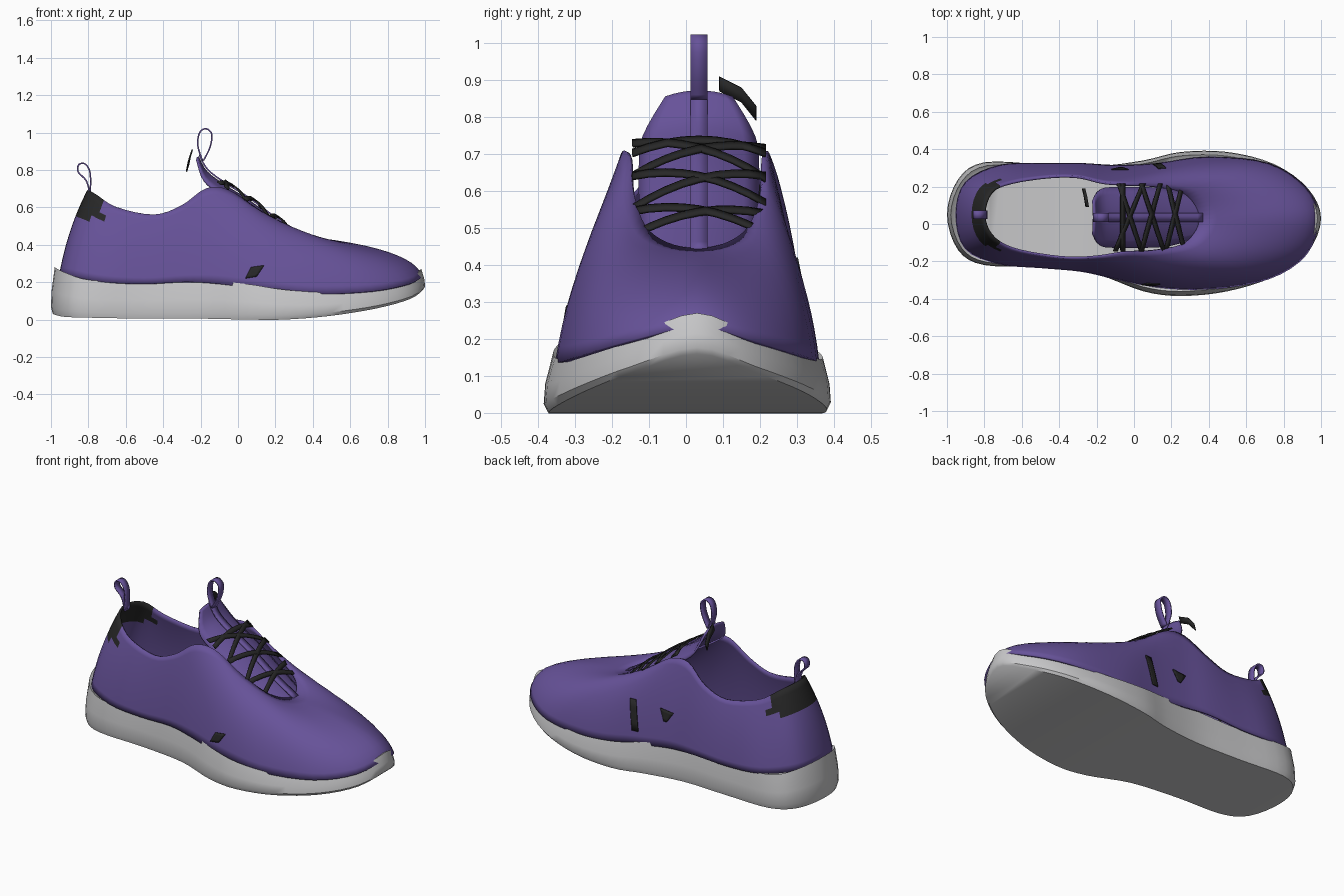
import bpy, bmesh, math
from mathutils import Vector
from mathutils.bvhtree import BVHTree

if "Cube" in bpy.data.objects:
    bpy.data.objects.remove(bpy.data.objects["Cube"])


def material(name, rgb):
    m = bpy.data.materials.new(name)
    m.use_nodes = True
    m.diffuse_color = (*rgb, 1)
    m.node_tree.nodes["Principled BSDF"].inputs["Base Color"].default_value = (*rgb, 1)
    return m


PURPLE = material("purple knit", (0.135, 0.085, 0.32))
GREY = material("light grey foam", (0.58, 0.58, 0.59))
BLACK = material("black trim", (0.02, 0.02, 0.02))
MID = 0.035  # sideways centre of the shoe


def build(name, verts, faces, mats, thick=0):
    bm = bmesh.new()
    vs = [bm.verts.new(v) for v in verts]
    for f in faces:
        bm.faces.new([vs[i] for i in f])
    bmesh.ops.recalc_face_normals(bm, faces=bm.faces)
    mesh = bpy.data.meshes.new(name)
    bm.to_mesh(mesh)
    bm.free()
    for m in mats:
        mesh.materials.append(m)
    ob = bpy.data.objects.new(name, mesh)
    bpy.context.collection.objects.link(ob)
    if thick:
        s = ob.modifiers.new("thickness", "SOLIDIFY")
        s.thickness, s.offset = thick, 0
    bpy.ops.object.select_all(action="DESELECT")
    ob.select_set(True)
    bpy.context.view_layer.objects.active = ob
    bpy.ops.object.shade_smooth_by_angle(angle=math.radians(40))
    return ob


def spline(pts, steps=4, closed=False):
    """Catmull-Rom through tuples of any length."""
    n, out = len(pts), []
    pick = (lambda i: pts[i % n]) if closed else (lambda i: pts[max(0, min(n - 1, i))])
    for i in range(n if closed else n - 1):
        a, b, c, d = (pick(i + k) for k in (-1, 0, 1, 2))
        for s in range(steps):
            t = s / steps
            out.append(tuple(
                q + t / 2 * (r - p + t * (2*p - 5*q + 4*r - w + t * (3*(q - r) + w - p)))
                for p, q, r, w in zip(a, b, c, d)))
    return out if closed else out + [pts[-1]]


def outline(stations):
    """Heel-to-toe stations (x, right y, left y, ...) to a smooth closed loop."""
    right = [(x, r, *rest) for x, r, l, *rest in stations]
    left = [(x, l, *rest) for x, r, l, *rest in stations]
    return spline(right + left[-2:0:-1], closed=True)


def grid(rows, cols, closed=False):
    return [(r * cols + c, r * cols + (c + 1) % cols,
             (r + 1) * cols + (c + 1) % cols, (r + 1) * cols + c)
            for r in range(rows - 1) for c in range(cols if closed else cols - 1)]


def cap(start, n):
    h = n // 2
    quads = [(i, i + 1, n - i - 1, n - i) for i in range(1, h - 1)]
    return [[start + i for i in f] for f in quads + [(0, 1, n - 1), (h - 1, h, h + 1)]]


# Sole: x, right y, left y, underside z, rim z
sole = outline([
    (-1, .05, .05, .03, .28), (-.94, -.14, .24, .015, .25), (-.8, -.22, .33, .01, .21),
    (-.5, -.23, .32, .005, .2), (-.2, -.27, .31, .005, .21), (.05, -.36, .34, 0, .19),
    (.25, -.385, .385, 0, .16), (.5, -.36, .385, .02, .145), (.75, -.28, .32, .06, .165),
    (.93, -.15, .19, .11, .21), (1, .03, .03, .16, .27)])
n = len(sole)
rows = []
for t, inset in ((0, .97), (.15, 1), (.5, .99), (1, .94), (.9, .88)):
    rows += [(x * (1 - (1 - inset) / 3), MID + (y - MID) * inset, lo + (hi - lo) * t)
             for x, y, lo, hi in sole]
build("sole", rows, grid(5, n, True) + cap(0, n) + cap(4 * n, n), [GREY])

# Upper: a loft from the collar and throat edge down to the sole edge
collar = outline([
    (-.80, .05, .05, .69), (-.76, -.06, .17, .67), (-.65, -.13, .22, .60),
    (-.45, -.17, .25, .56), (-.3, -.18, .25, .61), (-.17, -.17, .22, .70),
    (-.05, -.15, .21, .69), (.1, -.14, .2, .59), (.25, -.11, .17, .5),
    (.32, -.05, .11, .455), (.35, .03, .03, .44)])
hem = outline([
    (-.95, .05, .05, .24), (-.9, -.13, .22, .23), (-.72, -.21, .31, .2),
    (-.5, -.23, .32, .19), (-.28, -.25, .32, .2), (-.1, -.29, .31, .19),
    (.12, -.335, .32, .16), (.4, -.345, .355, .135), (.72, -.29, .32, .15),
    (.92, -.16, .19, .19), (.98, .03, .03, .23)])
n, rings = len(collar), 13
upper = []
for j in range(rings):
    t = j / (rings - 1)
    for i, (top, low) in enumerate(zip(collar, hem)):
        toe = max(0, 1 - abs(i - n / 2) / (n / 4))  # fuller curve over the toe box
        out, drop = .7 + .23 * toe, .45 - .15 * toe
        a, b = Vector(top), Vector(low)
        c = a.lerp(b, out)
        c.z = a.z + (b.z - a.z) * drop
        upper.append(a.lerp(c, t).lerp(c.lerp(b, t), t))
upper_faces = grid(rings, n, True)
shell = build("upper", upper, upper_faces, [PURPLE, BLACK], .012)
for p in shell.data.polygons:  # black heel patch
    if p.center.x < -.72 and p.center.z > .54:
        p.material_index = 1

# Tongue: centre line x, z and half width
tongue = spline([(-.215, .87, .09), (-.17, .79, .15), (-.07, .715, .16),
                 (.05, .64, .16), (.2, .53, .15), (.36, .43, .1)])
across = [k / 4 for k in range(-4, 5)]
build("tongue", [(x - .5 * (w * k) ** 2, MID + w * k, z - 2 * (w * k) ** 2)
                 for x, z, w in tongue for k in across],
      grid(len(tongue), len(across)), [PURPLE], .012)


def tongue_height(x):
    for (x0, z0, _), (x1, z1, _) in zip(tongue, tongue[1:]):
        if x <= x1:
            return z0 + (z1 - z0) * (x - x0) / (x1 - x0)
    return tongue[-1][1]


def ribbon(name, path, side, width, mat):
    side = Vector(side).normalized() * width / 2
    verts = [Vector(p) + side * s for p in path for s in (-1, 1)]
    return build(name, verts, grid(len(path), 2), [mat], .008)


# Pull loops and the strap down the tongue
def pull_loop(name, y, path):
    ribbon(name, [(x, y, z) for x, z in spline(path)], (0, 1, 0), .046, PURPLE)


pull_loop("tongue_pull_loop", MID, [(-.19, .85), (-.215, .93), (-.205, 1), (-.17, 1.02),
                                    (-.14, .99), (-.15, .92), (-.185, .85)])
pull_loop("heel_pull_loop", .05, [(-.79, .66), (-.81, .74), (-.855, .79), (-.85, .83),
                                  (-.815, .83), (-.79, .78), (-.79, .67)])
ribbon("tongue_strap", [(x + .008, MID, z + .012) for x, z, _ in tongue],
       (0, 1, 0), .046, PURPLE)

# Laces: x on the right edge and x on the left edge
crossings = [(-.06, -.06), (-.1, .05), (.04, -.08), (.04, .14),
             (.16, .04), (.17, .26), (.27, .18)]
for i, (xr, xl) in enumerate(crossings):
    path = []
    for k in across:
        x, d = xr + (xl - xr) * (k + 1) / 2, .18 * k
        path.append((x, MID + d, tongue_height(x) + .03 - 1.1 * d * d))
    ribbon(f"lace_{i + 1}", path, (.8, 0, -.6), .028, BLACK)
ribbon("lace_end", [(-.25, .09, .89), (-.26, .15, .86), (-.27, .19, .81)],
       (.3, 0, 1), .04, BLACK)

# Black side accents laid on the upper
tree = BVHTree.FromPolygons(upper, upper_faces)


def accent(name, side, corners):
    a, b, c, d = (Vector(p) for p in corners)
    verts = []
    for j in range(5):
        for i in range(5):
            x, z = a.lerp(b, i / 4).lerp(d.lerp(c, i / 4), j / 4)
            hit = tree.ray_cast(Vector((x, side, z)), Vector((0, -side, 0)))[0]
            verts.append((x, hit.y + side * .009, z))
    build(name, verts, grid(5, 5), [BLACK], .006)


accent("right_accent", -1, [(.04, .22), (.1, .23), (.14, .29), (.07, .28)])
accent("left_accent_bar", 1, [(.1, .24), (.14, .24), (.17, .42), (.13, .42)])
accent("left_accent_wedge", 1, [(-.08, .34), (-.06, .34), (-.03, .41), (-.12, .4)])
